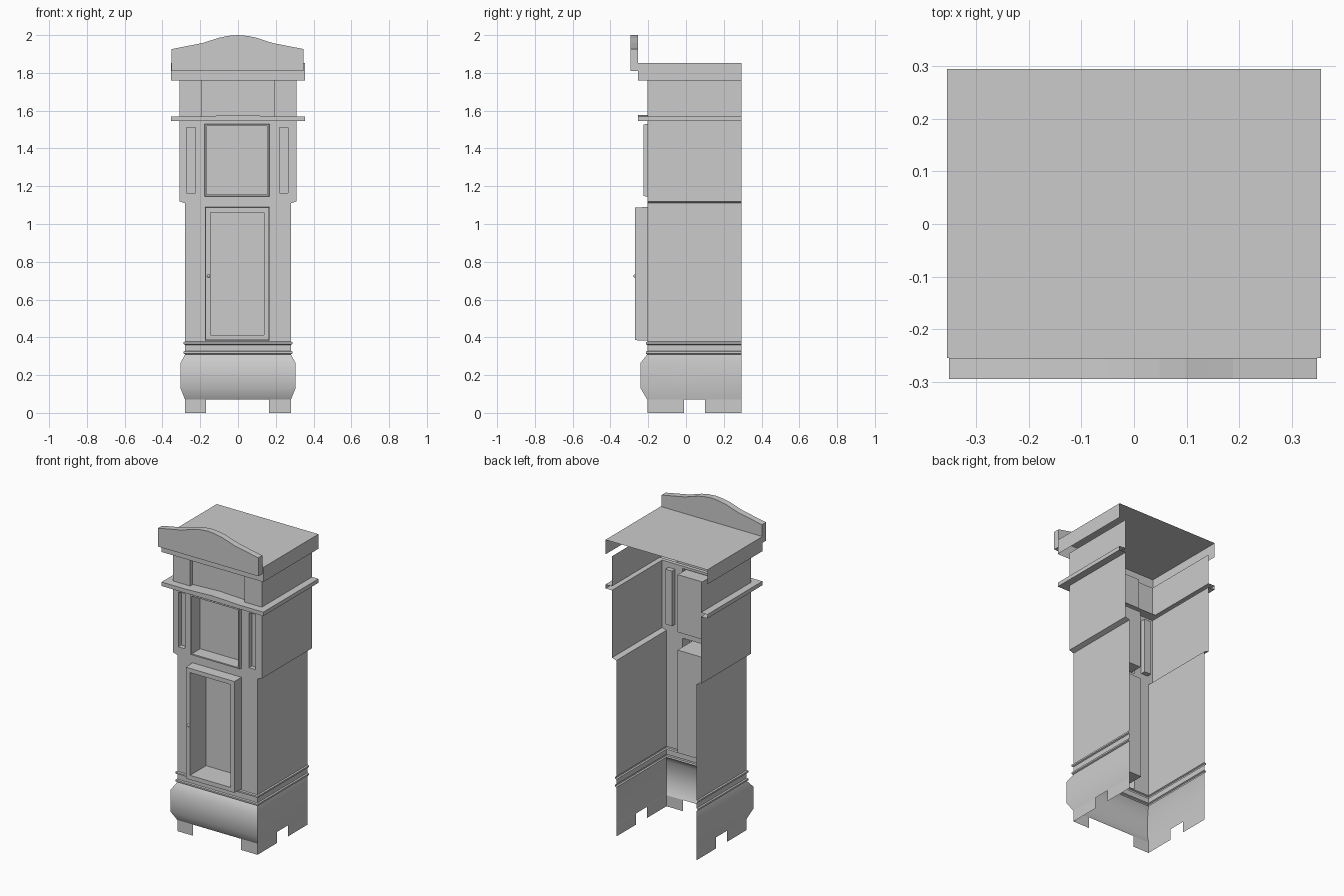
import bpy, math

if "Cube" in bpy.data.objects:
    bpy.data.objects.remove(bpy.data.objects["Cube"])

BACK, WALL = 0.295, -0.205


def make(name, verts, faces, smooth=None):
    me = bpy.data.meshes.new(name)
    me.from_pydata(verts, [], faces)
    me.update()
    ob = bpy.data.objects.new(name, me)
    bpy.context.collection.objects.link(ob)
    if smooth:
        bpy.ops.object.select_all(action='DESELECT')
        bpy.context.view_layer.objects.active = ob
        ob.select_set(True)
        bpy.ops.object.shade_smooth_by_angle(angle=math.radians(smooth))
    return ob


def skin(name, rows, closed=False, cap=False, smooth=None):
    """Skin faces between successive rows of points."""
    n = len(rows[0])
    verts = [p for r in rows for p in r]
    faces = []
    for k in range(len(rows) - 1):
        for i in range(n if closed else n - 1):
            j = (i + 1) % n
            faces.append((k * n + i, k * n + j, (k + 1) * n + j, (k + 1) * n + i))
    if cap:
        faces.append(tuple(range((len(rows) - 1) * n, len(rows) * n)))
    return make(name, verts, faces, smooth)


def u_row(x, y, z, xb=None):
    """Three-sided outline, open at the back."""
    xb = xb or x
    return [(-xb, BACK, z), (-x, y, z), (x, y, z), (xb, BACK, z)]


def inside(x, z, r):
    return r[0] < x < r[1] and r[2] < z < r[3]


def front_wall(name, w, z0, z1, holes):
    """Flat front sheet with rectangular openings."""
    xs = sorted({-w, w, *[v for h in holes for v in h[:2]]})
    zs = sorted({z0, z1, *[v for h in holes for v in h[2:]]})
    n = len(xs)
    verts = [(x, WALL, z) for z in zs for x in xs]
    faces = []
    for k in range(len(zs) - 1):
        for i in range(n - 1):
            cx, cz = (xs[i] + xs[i + 1]) / 2, (zs[k] + zs[k + 1]) / 2
            if not any(inside(cx, cz, h) for h in holes):
                a = k * n + i
                faces.append((a, a + 1, a + n + 1, a + n))
    make(name, verts, faces)


def recess(name, r, frame, front, back):
    """Framed opening: raised frame, then walls going in to a back panel."""
    def ring(d, y):
        a, b, c, e = r[0] + d, r[1] - d, r[2] + d, r[3] - d
        return [(a, y, c), (b, y, c), (b, y, e), (a, y, e)]
    skin(name, [ring(0, WALL), ring(0.003, front), ring(frame, front), ring(frame, back)],
         closed=True, cap=True)


# Bulging base, fading out towards the back
skin("base", [u_row(.28, WALL, .07), u_row(.304, -.24, .13, .28),
              u_row(.304, -.24, .265, .28), u_row(.28, WALL, .31)], smooth=40)

# Feet: thin sheets below the base
for name, pts in (("front_foot_left", [(-.28, WALL), (-.17, WALL)]),
                  ("front_foot_right", [(.165, WALL), (.28, WALL)])):
    skin(name, [[(x, y, z) for x, y in pts] for z in (0, .07)])
for side in (-1, 1):
    for name, y0, y1 in (("side_foot_front", WALL, -.01), ("side_foot_back", .10, BACK)):
        skin(name, [[(side * .28, y, z) for y in (y0, y1)] for z in (0, .07)])

# Two moulding ridges above the base
ridge = []
for z in (.31, .36):
    for d, h in ((0, 0), (.008, .004), (.008, .014), (0, .018)):
        ridge.append(u_row(.28 + d, WALL - d, z + h))
ridge.append(u_row(.28, WALL, .38))
skin("ridge_moulding", ridge)

# Waist and hood side walls
for name, w, z0, z1 in (("waist_side", .28, .38, 1.11), ("hood_side", .31, 1.12, 1.545)):
    for s in (-1, 1):
        skin(name, [[(s * w, WALL, z), (s * w, BACK, z)] for z in (z0, z1)])
skin("hood_step", [u_row(.28, WALL, 1.11), u_row(.31, WALL, 1.12)])

# Waist front with its deep door
door = (-.176, .167, .382, 1.09)
front_wall("waist_front", .28, .38, 1.11, [door])
recess("waist_door", door, .03, -.27, -.11)
bpy.ops.mesh.primitive_uv_sphere_add(segments=12, ring_count=8, radius=.009,
                                     location=(-.156, -.27, .725))
bpy.context.object.name = "door_knob"
bpy.ops.object.shade_smooth()

# Hood front with dial opening and two slim side windows
dial = (-.177, .167, 1.145, 1.53)
windows = [(-.277, -.222, 1.16, 1.515), (.216, .27, 1.16, 1.515)]
front_wall("hood_front", .31, 1.12, 1.545, [dial] + windows)
recess("dial_door", dial, .011, -.224, -.14)
for w in windows:
    recess("hood_window", w, .004, WALL, WALL + .03)


# Cornice with a slight rise in the middle of its front
def cornice_row(x, y, z, rise=0):
    mid = [(t, y, z + rise * (.5 + .5 * math.cos(math.pi * t / .19)))
           for t in (-.19, -.095, 0, .095, .19)]
    return [(-x, BACK, z), (-x, y, z), *mid, (x, y, z), (x, BACK, z)]


skin("cornice", [cornice_row(.31, WALL, 1.545), cornice_row(.355, -.255, 1.545),
                 cornice_row(.355, -.255, 1.57, .008), cornice_row(.31, -.18, 1.57, .008)])

# Frieze with a recessed centre
plan = [(.31, BACK), (.31, WALL), (.19, WALL), (.19, -.18)]
plan += [(-x, y) for x, y in reversed(plan)]
skin("frieze", [[(x, y, z) for x, y in plan] for z in (1.57, 1.76)])

# Lid: top sheet and three skirts, open below and behind
skin("lid_skirt", [u_row(.355, -.255, z) for z in (1.76, 1.852)])
make("lid_top", u_row(.355, -.255, 1.852), [(0, 1, 2, 3)])

# Arched pediment board
half = [(.35, 1.81), (.35, 1.926), (.19, 1.957), (.145, 1.971), (.1, 1.986), (.05, 1.996)]
outline = half + [(0, 2.0)] + [(-x, z) for x, z in reversed(half)]
ob = skin("pediment", [[(x - .002, y, z) for x, z in outline] for y in (-.255, -.295)],
          closed=True, cap=True)
make("pediment_back", [(x - .002, -.255, z) for x, z in outline], [tuple(range(len(outline)))])
